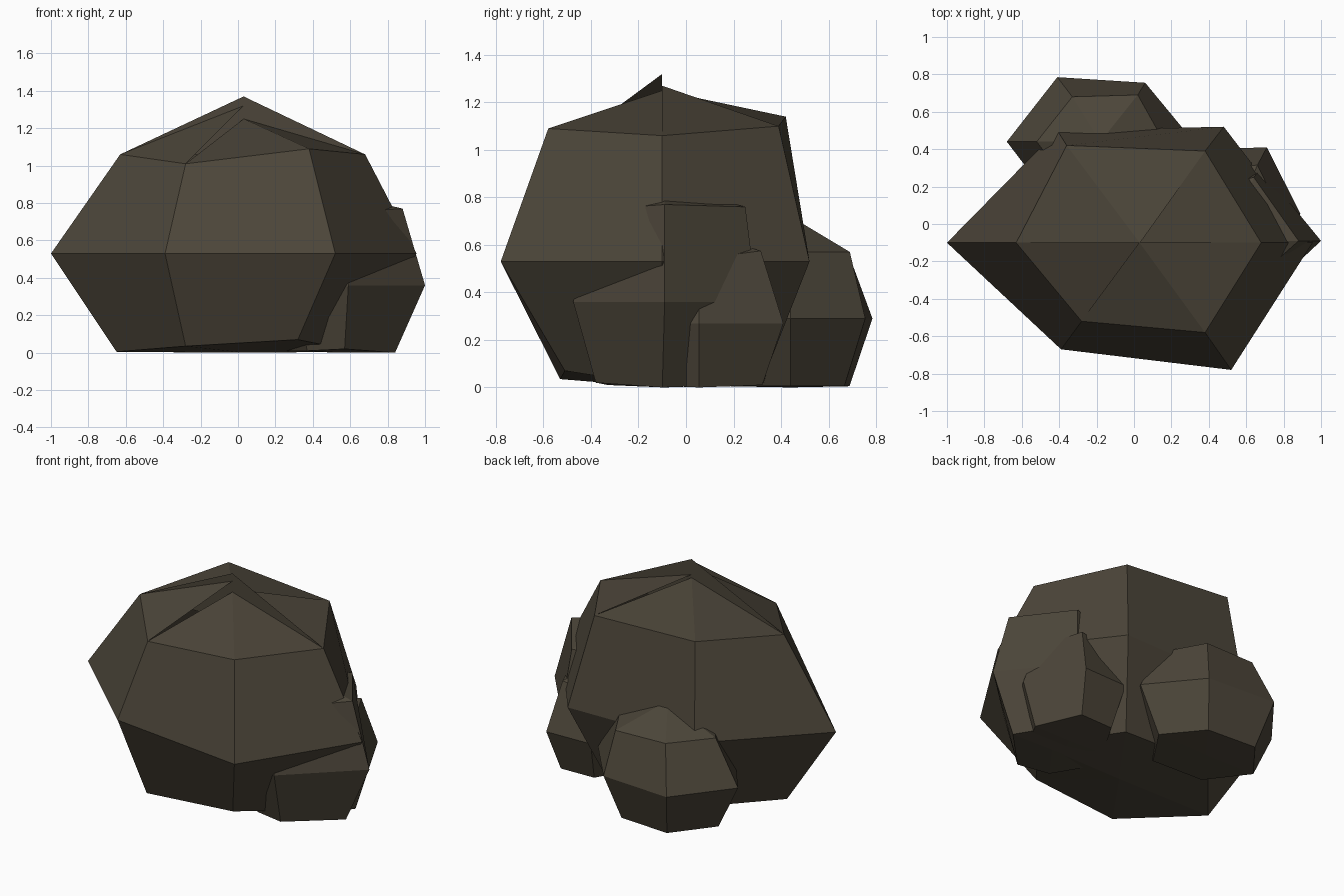
import bpy, bmesh

# One stone colour for everything
stone = bpy.data.materials.new("dark brown stone")
stone.diffuse_color = (0.072, 0.060, 0.041, 1)


def rock(name, centre, lower, equator, upper, tops, fin=None):
    """Six-sided faceted boulder: three rings of points, a base and a fan on top.
    tops gives the peak height of each top facet (facets are cracked apart)."""
    bm = bmesh.new()
    rings = [[bm.verts.new(p) for p in r] for r in (lower, equator, upper)]
    base = bm.verts.new((*centre, 0))
    peaks = {z: bm.verts.new((*centre, z)) for z in sorted(set(tops))}
    for i in range(6):
        j = (i + 1) % 6
        bm.faces.new((base, rings[0][j], rings[0][i]))
        for a, b in zip(rings, rings[1:]):
            bm.faces.new((a[i], a[j], b[j], b[i]))
        bm.faces.new((rings[2][i], rings[2][j], peaks[tops[i]]))
    # Thin upright sliver standing in the crack
    if fin:
        v = bm.verts.new((*centre, fin))
        bm.faces.new((rings[2][0], rings[2][3], v))
    mesh = bpy.data.meshes.new(name)
    bm.to_mesh(mesh)
    bm.free()
    mesh.materials.append(stone)
    ob = bpy.data.objects.new(name, mesh)
    bpy.context.collection.objects.link(ob)
    return ob


def ring(centre, points, scale, z):
    """Copy of a ring drawn in towards the centre at height z."""
    return [(centre[0] + (p[0] - centre[0]) * scale,
             centre[1] + (p[1] - centre[1]) * scale, z) for p in points]


# Main boulder, rings listed counter-clockwise from the left corner
rock("main_boulder", (0.03, -0.10),
     [(-0.65, -0.10, 0.005), (-0.28, -0.53, 0.035), (0.32, -0.51, 0.07),
      (0.64, -0.10, 0.005), (0.33, 0.32, 0.02), (-0.28, 0.34, 0.02)],
     [(-1.00, -0.10, 0.53), (-0.39, -0.67, 0.53), (0.52, -0.78, 0.53),
      (0.955, -0.10, 0.53), (0.48, 0.52, 0.53), (-0.41, 0.50, 0.53)],
     [(-0.63, -0.10, 1.06), (-0.28, -0.52, 1.01), (0.38, -0.58, 1.09),
      (0.68, -0.10, 1.06), (0.38, 0.39, 1.10), (-0.36, 0.42, 1.14)],
     [1.32, 1.25, 1.25, 1.27, 1.25, 1.25], fin=1.37)

# Back boulder
c = (-0.18, 0.44)
eq = [(-0.68, 0.44, 0.29), (-0.42, 0.10, 0.29), (0.08, 0.08, 0.29),
      (0.32, 0.44, 0.29), (0.06, 0.755, 0.29), (-0.41, 0.785, 0.29)]
up = ring(c, eq, 0.68, 0.57)
up[4:] = [(0.02, 0.69, 0.57), (-0.33, 0.68, 0.575)]
rock("back_boulder", c, ring(c, eq, 0.72, 0.005), eq, up, [0.72] * 6)

# Right boulder
c = (0.55, -0.09)
eq = [(0.10, -0.09, 0.36), (0.30, -0.42, 0.36), (0.59, -0.475, 0.36),
      (1.00, -0.09, 0.36), (0.68, 0.30, 0.36), (0.32, 0.30, 0.36)]
lo = ring(c, eq, 0.72, 0.01)
lo[2:4] = [(0.57, -0.38, 0.02), (0.84, -0.10, 0.0)]
up = ring(c, eq, 0.7, 0.75)
up[3:5] = [(0.88, -0.09, 0.77), (0.64, 0.25, 0.76)]
rock("right_boulder", c, lo, eq, up, [0.85] * 6)

# Small boulder at the back right
c = (0.54, 0.055)
eq = [(0.20, 0.055, 0.27), (0.37, -0.25, 0.27), (0.71, -0.25, 0.27),
      (0.89, 0.055, 0.27), (0.71, 0.41, 0.27), (0.40, 0.40, 0.27)]
lo = ring(c, eq, 0.75, 0.01)
lo[3] = (0.80, 0.055, 0.0)
up = ring(c, eq, 0.7, 0.54)
up[4] = (0.66, 0.315, 0.575)
rock("small_boulder", c, lo, eq, up, [0.65] * 6)
